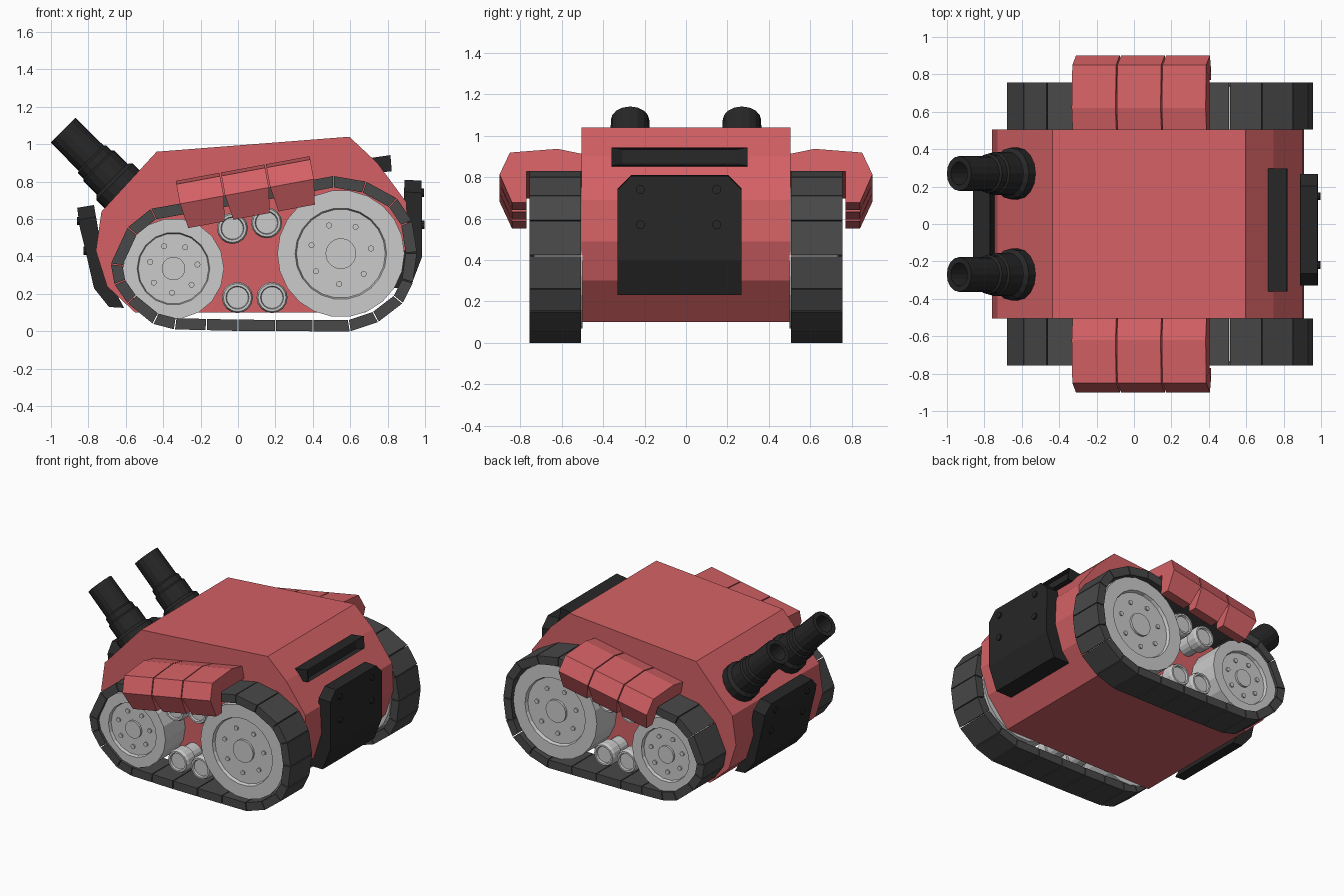
import bpy, bmesh, math
from mathutils import Vector, Matrix

if "Cube" in bpy.data.objects:
    bpy.data.objects.remove(bpy.data.objects["Cube"])


def material(name, rgb):
    m = bpy.data.materials.new(name)
    m.diffuse_color = (*rgb, 1)
    m.use_nodes = True
    m.node_tree.nodes["Principled BSDF"].inputs["Base Color"].default_value = m.diffuse_color
    return m


RED = material("red_paint", (0.66, 0.12, 0.13))
BLACK = material("black_metal", (0.02, 0.02, 0.02))
RUBBER = material("dark_rubber", (0.065, 0.065, 0.065))


def finish(name, bm, mat=None, smooth=False):
    bmesh.ops.remove_doubles(bm, verts=bm.verts, dist=1e-5)
    bmesh.ops.recalc_face_normals(bm, faces=bm.faces)
    me = bpy.data.meshes.new(name)
    bm.to_mesh(me)
    bm.free()
    ob = bpy.data.objects.new(name, me)
    bpy.context.collection.objects.link(ob)
    if mat:
        me.materials.append(mat)
    return ob


def loft(bm, a, b):
    """Solid between two matching point loops."""
    va, vb = [bm.verts.new(p) for p in a], [bm.verts.new(p) for p in b]
    bm.faces.new(va)
    bm.faces.new(vb[::-1])
    for i in range(len(va)):
        j = (i + 1) % len(va)
        bm.faces.new((va[i], va[j], vb[j], vb[i]))


def prism(bm, pts, y0, y1):
    """Side profile (x, z) extruded along y."""
    loft(bm, [(x, y0, z) for x, z in pts], [(x, y1, z) for x, z in pts])


def lathe(bm, prof, origin, axis, n):
    """Profile of (radius, distance along axis) turned around the axis."""
    rot = Vector((0, 0, 1)).rotation_difference(Vector(axis)).to_matrix()
    rings = []
    for r, t in prof:
        if r == 0:
            v = bm.verts.new(rot @ Vector((0, 0, t)) + Vector(origin))
            rings.append([v] * n)
        else:
            rings.append([bm.verts.new(rot @ Vector((r * math.cos(k * math.tau / n),
                          r * math.sin(k * math.tau / n), t)) + Vector(origin)) for k in range(n)])
    for a, b in zip(rings, rings[1:]):
        for k in range(n):
            j = (k + 1) % n
            vs = list(dict.fromkeys((a[k], a[j], b[j], b[k])))
            if len(vs) > 2:
                bm.faces.new(vs)


def bolt(bm, origin, axis, r, h):
    lathe(bm, [(0, -0.02), (r, -0.02), (r, h), (0, h)], origin, axis, 10)


# Hull
bm = bmesh.new()
prism(bm, [(-0.435, 0.96), (0.595, 1.04), (0.745, 0.90), (0.90, 0.69), (0.91, 0.49), (0.85, 0.30),
           (0.68, 0.10), (-0.55, 0.10), (-0.70, 0.24), (-0.76, 0.43), (-0.73, 0.64)], -0.505, 0.505)
finish("hull", bm, RED)

# Track path, with long runs divided into links
corners = [(-0.68, 0.36), (-0.66, 0.25), (-0.59, 0.15), (-0.455, 0.04), (-0.34, 0.01), (0.0, 0.002),
           (0.40, 0.0), (0.60, 0.0), (0.75, 0.05), (0.88, 0.15), (0.935, 0.26), (0.957, 0.42),
           (0.93, 0.59), (0.85, 0.71), (0.685, 0.80), (0.51, 0.83), (0.35, 0.80), (-0.465, 0.655),
           (-0.59, 0.555)]
path = []
for a, b in zip(corners, corners[1:] + corners[:1]):
    a, b = Vector(a), Vector(b)
    steps = max(1, round((b - a).length / 0.2))
    path += [a.lerp(b, k / steps) for k in range(steps)]
inner = []
for i, p in enumerate(path):
    d0, d1 = (p - path[i - 1]).normalized(), (path[(i + 1) % len(path)] - p).normalized()
    n = (Vector((-d0.y, d0.x)) + Vector((-d1.y, d1.x))).normalized()
    inner.append(p + n * 0.06 / max(0.5, math.sqrt((1 + d0.dot(d1)) / 2)))


def wheel(bm, cx, cz, r, hub, s, n):
    ri = r * 0.72
    prof = [(0, 0.50), (r, 0.50), (r, 0.735), (ri, 0.735), (ri * 0.97, 0.712),
            (hub, 0.712), (hub, 0.728), (0, 0.728)]
    lathe(bm, prof, (cx, 0, cz), (0, s, 0), n)
    for k in range(7):
        a = k * math.tau / 7 + 0.17
        d = r * 0.48
        bolt(bm, (cx + d * math.cos(a), s * 0.712, cz + d * math.sin(a)), (0, s, 0), 0.016, 0.01)


for s, side in ((-1, "front"), (1, "back")):
    # Track links
    bm = bmesh.new()
    for i in range(len(path)):
        j = (i + 1) % len(path)
        f = 0.003 / (path[j] - path[i]).length
        prism(bm, [path[i].lerp(path[j], f), path[j].lerp(path[i], f),
                   inner[j].lerp(inner[i], f), inner[i].lerp(inner[j], f)], s * 0.506, s * 0.756)
    finish("track_" + side, bm, RUBBER)

    # Road wheels
    for name, args in (("small_wheel_", (-0.345, 0.335, 0.27, 0.063, s, 18)),
                       ("large_wheel_", (0.55, 0.415, 0.34, 0.082, s, 22))):
        bm = bmesh.new()
        wheel(bm, *args)
        finish(name + side, bm)

    # Small rollers
    bm = bmesh.new()
    for x, z in ((-0.03, 0.55), (0.153, 0.58), (-0.003, 0.18), (0.182, 0.18)):
        lathe(bm, [(0, 0.50), (0.066, 0.50), (0.066, 0.61), (0.083, 0.61), (0.083, 0.68), (0.075, 0.70),
                   (0.062, 0.70), (0.058, 0.685), (0, 0.685)], (x, 0, z), (0, s, 0), 16)
    finish("rollers_" + side, bm)

    # Fender panels: section of (y, drop from ridge, taper), sloped down towards the left
    section = [(0.50, -0.025, 0), (0.62, 0, 0), (0.85, -0.018, 0), (0.90, -0.125, 0),
               (0.84, -0.26, 0.02), (0.77, -0.26, 0.02), (0.77, -0.11, 0), (0.50, -0.11, 0)]
    bm = bmesh.new()
    tilt = Matrix.Rotation(math.radians(-10.5), 3, 'Y')
    for k in (-1, 0, 1):
        c = Vector((0.025 + 0.241 * k, 0, 0.87 + 0.0445 * k))
        loops = [[tilt @ Vector((e * (0.119 - t), s * y, z)) + c for y, z, t in section] for e in (-1, 1)]
        loft(bm, *loops)
    finish("fender_" + side, bm, RED)

    # Gun barrel pointing up and to the left
    bm = bmesh.new()
    lathe(bm, [(0, 0.15), (0.06, 0.15), (0.062, 0.0), (0.093, 0), (0.095, 0.21), (0.106, 0.22),
               (0.106, 0.26), (0.116, 0.27), (0.116, 0.37), (0.138, 0.39), (0.138, 0.50),
               (0.11, 0.56), (0, 0.56)], (-0.935, s * 0.27, 1.075), (0.707, 0, -0.707), 16)
    finish("barrel_" + side, bm, BLACK)


def plate(name, pts, y0, y1, top, bolts, d):
    """Bent armour plate with clipped top corners and four bolts."""
    bm = bmesh.new()
    prism(bm, pts, y0, y1)
    edges = [e for e in bm.edges if all(v.co.z > top for v in e.verts)
             and abs(e.verts[0].co.y - e.verts[1].co.y) < 1e-4]
    bmesh.ops.bevel(bm, geom=edges, offset=0.065, segments=1, affect='EDGES', profile=0.5)
    for x, z in bolts:
        for y in (y0 + 0.11, y1 - 0.12):
            bolt(bm, (x, y, z), (d, 0, 0), 0.022, 0.012)
    finish(name, bm, BLACK)


# Armour plates at both ends
plate("right_plate", [(0.89, 0.81), (0.982, 0.805), (0.985, 0.40), (0.92, 0.23), (0.79, 0.23), (0.88, 0.45)],
      -0.33, 0.268, 0.79, [(0.982, 0.74), (0.984, 0.57)], 1)
plate("left_plate", [(-0.77, 0.675), (-0.86, 0.66), (-0.845, 0.55), (-0.82, 0.45), (-0.77, 0.23), (-0.69, 0.13),
                     (-0.61, 0.125), (-0.70, 0.30), (-0.74, 0.5)],
      -0.30, 0.30, 0.65, [(-0.85, 0.59), (-0.815, 0.43)], -1)

# Recessed vent on the right slope
bm = bmesh.new()
prism(bm, [(0.70, 0.925), (0.815, 0.942), (0.822, 0.855), (0.70, 0.845)], -0.36, 0.297)
bm.normal_update()
bmesh.ops.recalc_face_normals(bm, faces=bm.faces)
face = max(bm.faces, key=lambda f: f.calc_center_median().x)
bmesh.ops.inset_region(bm, faces=[face], thickness=0.012, depth=0)
for v in face.verts:
    v.co.x -= 0.03
    v.co.y += 0.045 if v.co.y < 0 else -0.045
finish("vent", bm, BLACK)
